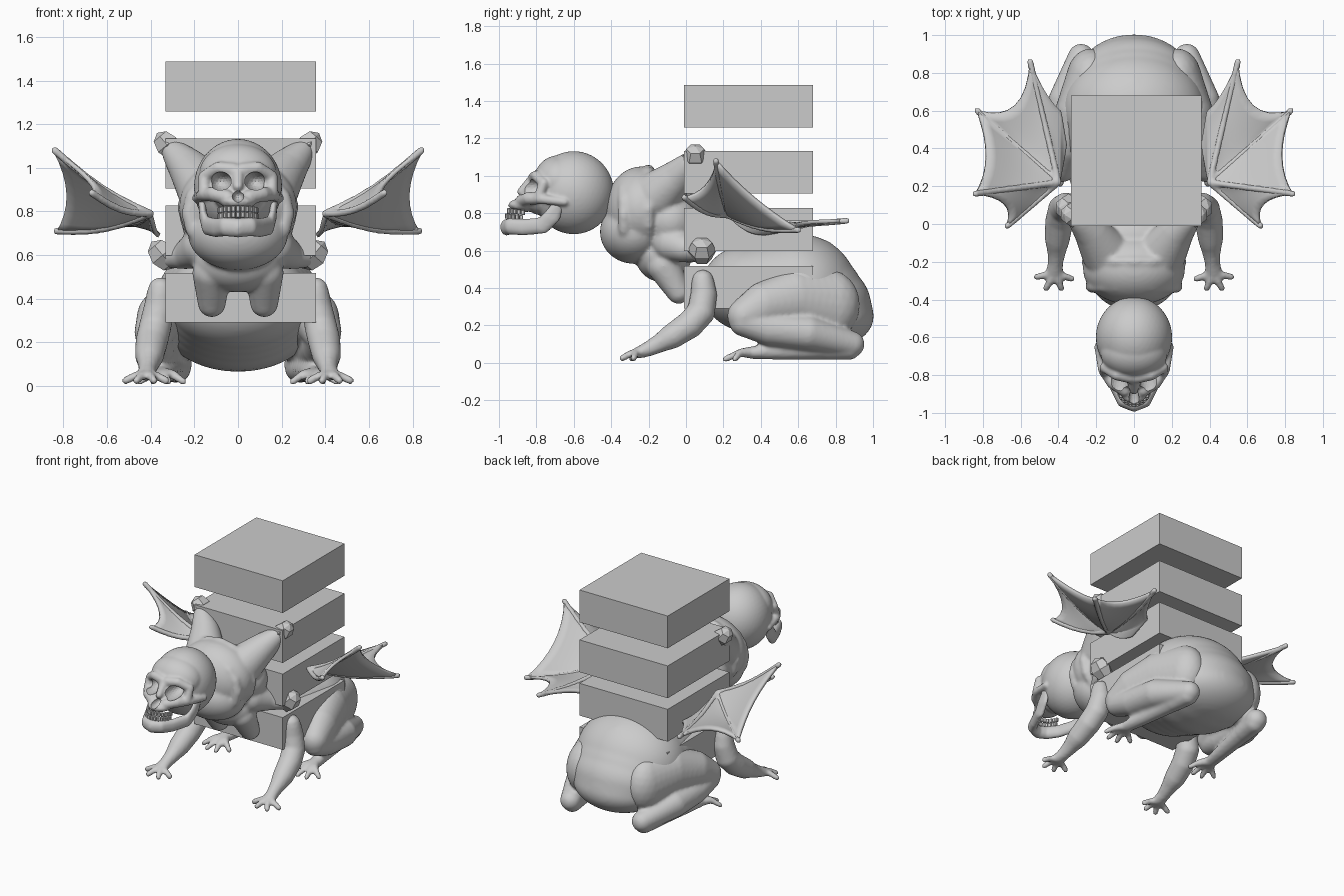
import bpy, bmesh, math
from mathutils import Vector, Matrix

if "Cube" in bpy.data.objects:
    bpy.data.objects.remove(bpy.data.objects["Cube"])


def add_object(name, bm):
    me = bpy.data.meshes.new(name)
    bm.to_mesh(me)
    bm.free()
    ob = bpy.data.objects.new(name, me)
    bpy.context.collection.objects.link(ob)
    return ob


def unit_sphere(sub):
    bm = bmesh.new()
    bmesh.ops.create_icosphere(bm, subdivisions=sub, radius=1)
    bm.verts.index_update()
    data = [v.co.copy() for v in bm.verts], [[v.index for v in f.verts] for f in bm.faces]
    bm.free()
    return data


spheres = {n: unit_sphere(n) for n in (2, 3, 4)}


def ball(bm, p, r, sub=3):
    verts, faces = spheres[sub]
    vs = [bm.verts.new([c + k * s for c, k, s in zip(p, r, v)]) for v in verts]
    for f in faces:
        bm.faces.new([vs[i] for i in f])


def chain(bm, pts, side):
    """Row of overlapping balls through points (x, y, z, r) or (x, y, z, rx, ry, rz)."""
    pts = [p if len(p) == 6 else (*p[:3], p[3], p[3], p[3]) for p in pts]
    for a, b in zip(pts, pts[1:] or pts):
        dist = (Vector(a[:3]) - Vector(b[:3])).length
        n = max(1, math.ceil(dist / (0.35 * min(a[3:] + b[3:]))))
        for i in range(n + 1 if dist else 1):
            q = [u + (v - u) * i / n for u, v in zip(a, b)]
            size = min(q[3:])
            ball(bm, (q[0] * side, q[1], q[2]), q[3:], 4 if size > 0.13 else 3 if size > 0.06 else 2)


def organic(name, centre, paired, voxel=0.01, smooth=5):
    """Fuse centre chains and mirrored chains into one smooth skin."""
    bm = bmesh.new()
    for c in centre:
        chain(bm, c, 1)
    for c in paired:
        chain(bm, c, 1)
        chain(bm, c, -1)
    ob = add_object(name, bm)
    m = ob.modifiers.new("fuse", 'REMESH')
    m.mode = 'VOXEL'
    m.voxel_size = voxel
    m.use_smooth_shade = True
    m = ob.modifiers.new("soften", 'SMOOTH')
    m.iterations = smooth
    return ob


# stack of four slabs
for i, z in enumerate((0.405, 0.713, 1.02, 1.373)):
    bm = bmesh.new()
    bmesh.ops.create_cube(bm, size=1, matrix=Matrix.Translation((0.012, 0.335, z)) @ Matrix.Diagonal((0.69, 0.69, 0.228, 1)))
    add_object(f"slab_{i + 1}", bm)

# squatting hind body with a back ridge
organic("hind_body",
        [[(0, 0.36, 0.40, 0.33, 0.28, 0.24), (0, 0.60, 0.38, 0.38, 0.32, 0.31),
          (0, 0.68, 0.31, 0.36, 0.31, 0.245), (0, 0.74, 0.25, 0.32, 0.265, 0.18)],
         [(0, 0.5, 0.64, 0.07), (0, 0.73, 0.59, 0.07), (0, 0.88, 0.42, 0.06), (0, 0.95, 0.25, 0.055)]], [],
        voxel=0.014, smooth=12)

# folded rear legs: thigh, shin, long foot and toes
toes = [[(0.35, 0.36, 0.055, 0.035), ((0.35 + x) / 2, 0.29, 0.055, 0.022), (x, y, 0.02, 0.018)]
        for x, y in ((0.25, 0.26), (0.32, 0.21), (0.39, 0.21), (0.45, 0.26))]
organic("rear_legs", [],
        [[(0.23, 0.76, 0.31, 0.13, 0.17, 0.19), (0.29, 0.58, 0.34, 0.13, 0.15, 0.165),
          (0.36, 0.42, 0.31, 0.105, 0.12, 0.125), (0.385, 0.31, 0.25, 0.09, 0.09, 0.095)],
         [(0.39, 0.31, 0.22, 0.08), (0.38, 0.45, 0.18, 0.09), (0.36, 0.65, 0.16, 0.095), (0.28, 0.885, 0.10, 0.07)],
         [(0.28, 0.87, 0.08, 0.065), (0.33, 0.5, 0.065, 0.05), (0.35, 0.36, 0.055, 0.045, 0.04, 0.035)]] + toes,
        voxel=0.011, smooth=6)

# front arms with splayed fingers
fingers = [[(0.42, -0.25, 0.055, 0.028), ((0.42 + x) / 2, (-0.26 + y) / 2, 0.048, 0.02), (x, y, 0.025, 0.019)]
           for x, y in ((0.33, -0.29), (0.385, -0.34), (0.465, -0.34), (0.515, -0.28))]
organic("front_arms", [],
        [[(0.355, 0.09, 0.44, 0.06), (0.36, 0.095, 0.36, 0.072), (0.38, 0.08, 0.27, 0.075), (0.395, 0.02, 0.205, 0.075),
          (0.405, -0.07, 0.145, 0.068), (0.41, -0.15, 0.10, 0.05), (0.415, -0.2, 0.075, 0.042),
          (0.42, -0.25, 0.055, 0.046, 0.04, 0.032)]] + fingers, voxel=0.01)

# chest with four limb stumps and folds round the neck
fold = lambda r, y, z, t: [(r * math.sin(a), y, z + r * 0.85 * math.cos(a), t)
                           for a in (k * math.pi / 8 for k in range(9))]
organic("torso",
        [[(0, -0.24, 0.82, 0.27, 0.19, 0.23)],
         [(0, -0.28, 0.70, 0.23, 0.18, 0.17)],
         [(0, -0.08, 0.76, 0.26, 0.18, 0.19)],
         [(0, -0.12, 0.57, 0.20, 0.15, 0.14)]],
        [[(0.12, -0.12, 0.52, 0.09), (0.12, -0.04, 0.38, 0.065)],
         [(0.16, -0.08, 0.64, 0.10), (0.24, 0.02, 0.60, 0.065), (0.32, 0.07, 0.59, 0.05)],
         [(0.15, -0.15, 0.90, 0.13), (0.22, -0.05, 0.99, 0.095), (0.30, 0.03, 1.08, 0.055)],
         fold(0.225, -0.33, 0.79, 0.035), fold(0.25, -0.20, 0.82, 0.03)],
        voxel=0.011, smooth=6)

# faceted knobs on the stump ends
for side, word in ((1, "right"), (-1, "left")):
    for part, p, r in (("upper", (0.325, 0.05, 1.105), 0.068), ("lower", (0.345, 0.085, 0.60), 0.076)):
        bm = bmesh.new()
        m = (Matrix.Translation((p[0] * side, p[1], p[2])) @ Matrix.Rotation(0.7 * side, 4, 'Y')
             @ Matrix.Diagonal((0.9, 1, 1.05, 1)))
        bmesh.ops.create_uvsphere(bm, u_segments=6, v_segments=4, radius=r, matrix=m)
        add_object(f"{part}_knob_{word}", bm)

# skull: cranium, forehead, face, then brows, cheekbones
skull = organic("skull",
                [[(0, -0.60, 0.91, 0.202, 0.215, 0.222)],
                 [(0, -0.68, 0.97, 0.178, 0.135, 0.14)],
                 [(0, -0.78, 0.89, 0.12, 0.09, 0.10)],
                 [(0, -0.865, 0.845, 0.085, 0.09, 0.04)],
                 [(0, -0.82, 0.98, 0.03), (0, -0.88, 0.915, 0.024)]],
                [[(0.02, -0.81, 0.99, 0.035), (0.09, -0.80, 1.0, 0.03), (0.155, -0.76, 0.96, 0.028),
                  (0.155, -0.79, 0.88, 0.028)],
                 [(0.05, -0.88, 0.865, 0.035), (0.11, -0.84, 0.88, 0.037), (0.165, -0.77, 0.875, 0.027),
                  (0.19, -0.65, 0.86, 0.022)]],
                voxel=0.009, smooth=4)
bm = bmesh.new()
for s in (1, -1):
    ball(bm, (0.08 * s, -0.84, 0.938), (0.05, 0.105, 0.044))
ball(bm, (0, -0.93, 0.872), (0.027, 0.07, 0.03))
holes = add_object("socket_cutter", bm)
holes.hide_render = True
holes.hide_set(True)
cut = skull.modifiers.new("sockets", 'BOOLEAN')
cut.operation = 'DIFFERENCE'
cut.object = holes

# lower jaw: flat tall ramus, deep body and chin
organic("jaw", [],
        [[(0.165, -0.68, 0.85, 0.018, 0.03, 0.03), (0.16, -0.72, 0.78, 0.018, 0.05, 0.04),
          (0.145, -0.765, 0.735, 0.022, 0.045, 0.045),
          (0.10, -0.87, 0.725, 0.024, 0.035, 0.045), (0.06, -0.94, 0.73, 0.03, 0.032, 0.045),
          (0, -0.96, 0.725, 0.035, 0.035, 0.045)]],
        voxel=0.008, smooth=3)

# two rows of teeth
for name, y0, z0 in (("upper_teeth", -0.86, 0.803), ("lower_teeth", -0.87, 0.775)):
    bm = bmesh.new()
    for k in range(-6, 7):
        a = k * math.pi / 13
        m = (Matrix.Translation((0.085 * math.sin(a), y0 - 0.09 * math.cos(a), z0 + 0.010 * math.cos(a)))
             @ Matrix.Rotation(a, 4, 'Z') @ Matrix.Diagonal((0.019, 0.016, 0.028, 1)))
        bmesh.ops.create_cube(bm, size=1, matrix=m)
    bmesh.ops.bevel(bm, geom=bm.edges[:], offset=0.003, segments=1, affect='EDGES')
    add_object(name, bm)

# webbed wings: membrane fan from the wrist with scalloped edge
wrist = Vector((0.40, 0.22, 0.79))
tips = [Vector(p) for p in ((0.36, 0.42, 0.69), (0.39, 0.60, 0.72), (0.55, 0.86, 0.76),
                            (0.83, 0.60, 0.71), (0.84, 0.16, 1.08), (0.67, -0.01, 0.885))]
pulls = (0.0, 0.15, 0.4, 0.25, 0.4)
rim = []
for a, b, pull in zip(tips, tips[1:], pulls):
    ctrl = ((a + b) / 2).lerp(wrist, pull)
    rim += [a.lerp(ctrl, i / 8).lerp(ctrl.lerp(b, i / 8), i / 8) for i in range(8)]
rim.append(tips[-1])
for side, word in ((1, "right"), (-1, "left")):
    bm = bmesh.new()
    rows = []
    for j in range(1, 9):
        row = [wrist.lerp(p, j / 8) for p in rim]
        sag = 0.03 * math.sin(math.pi * j / 8)
        rows.append([bm.verts.new((q.x * side, q.y, q.z - sag)) for q in row])
    hub = bm.verts.new((wrist.x * side, wrist.y, wrist.z))
    for k in range(len(rim) - 1):
        bm.faces.new((hub, rows[0][k], rows[0][k + 1]))
        for lo, hi in zip(rows, rows[1:]):
            bm.faces.new((lo[k], hi[k], hi[k + 1], lo[k + 1]))
    for f in bm.faces:
        f.smooth = True
    wing = add_object(f"wing_membrane_{word}", bm)
    m = wing.modifiers.new("thickness", 'SOLIDIFY')
    m.thickness = 0.02
    m.offset = 0

# wing finger bones
bones = []
for tip in tips[2:]:
    spine = [(wrist.lerp(tip, i / 6), 0.03 * math.sin(math.pi * i / 6)) for i in range(7)]
    bones.append([(q.x, q.y, q.z - sag, 0.018) for q, sag in spine])
organic("wing_bones", [], bones, voxel=0.01, smooth=2)
